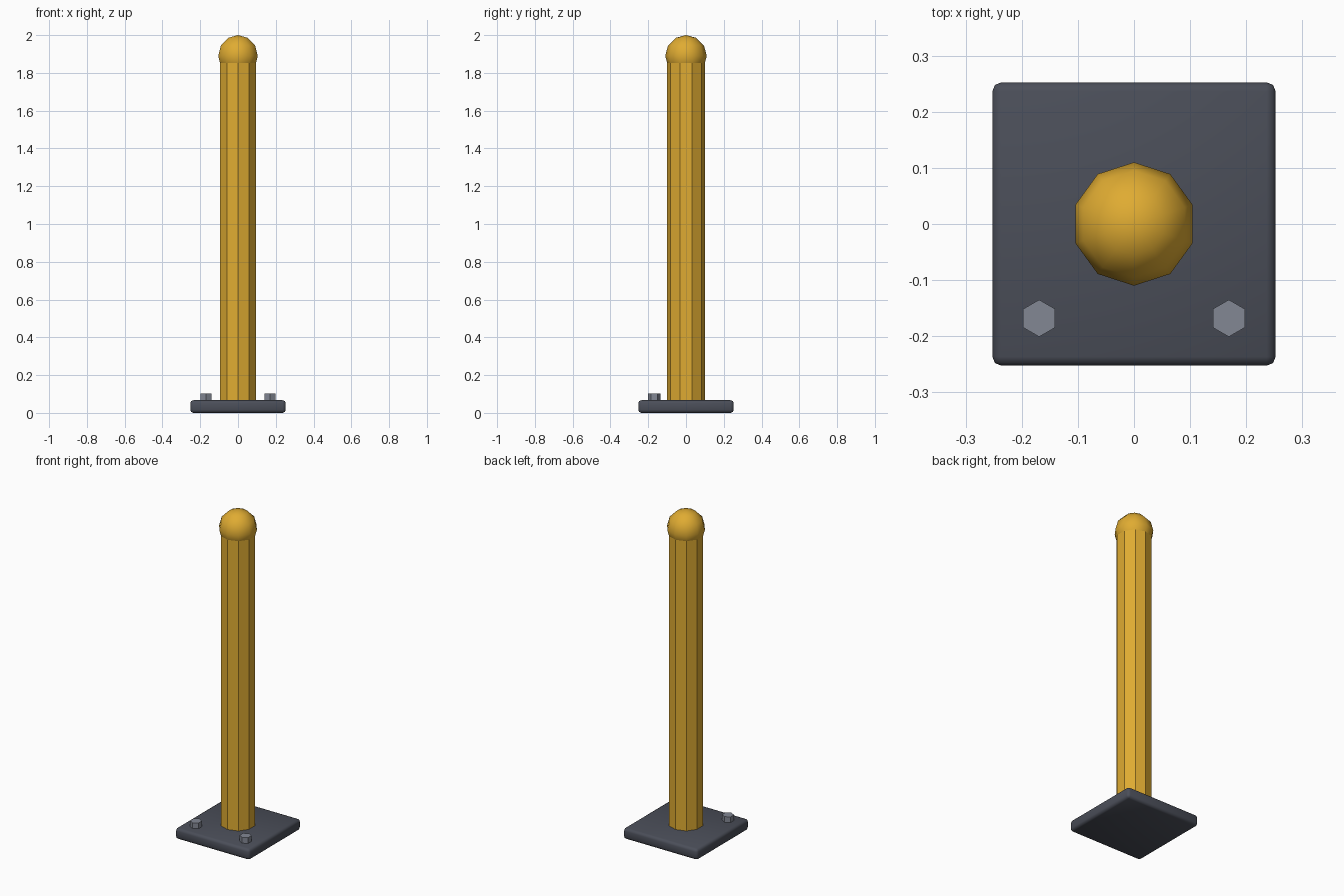
import bpy
import math

# Remove the default cube if present
cube = bpy.data.objects.get("Cube")
if cube:
    bpy.data.objects.remove(cube, do_unlink=True)


def make_material(name, rgb):
    mat = bpy.data.materials.new(name)
    mat.use_nodes = True
    colour = (*rgb, 1.0)
    mat.diffuse_color = colour
    mat.node_tree.nodes["Principled BSDF"].inputs["Base Color"].default_value = colour
    return mat


yellow = make_material("safety yellow", (0.74, 0.41, 0.032))
dark_grey = make_material("dark steel", (0.07, 0.077, 0.1))
light_grey = make_material("bolt steel", (0.225, 0.245, 0.295))


def finish(name, mat):
    obj = bpy.context.object
    obj.name = name
    obj.data.materials.append(mat)
    return obj


def prism(name, mat, sides, radius, x, y, bottom, top):
    bpy.ops.mesh.primitive_cylinder_add(
        vertices=sides, radius=radius, depth=top - bottom,
        location=(x, y, (bottom + top) / 2))
    return finish(name, mat)


PLATE_TOP = 0.067

# Base plate with rounded edges
bpy.ops.mesh.primitive_cube_add(size=1, location=(0, 0, PLATE_TOP / 2))
plate = finish("base_plate", dark_grey)
plate.scale = (0.505, 0.505, PLATE_TOP)
bpy.ops.object.transform_apply(location=False, rotation=False, scale=True)
bevel = plate.modifiers.new("rounded_edges", "BEVEL")
bevel.width = 0.016
bevel.segments = 2
bpy.ops.object.modifier_apply(modifier=bevel.name)
bpy.ops.object.shade_smooth_by_angle(angle=math.radians(50))

# Faceted post
prism("post", yellow, 10, 0.1, 0, 0, PLATE_TOP - 0.01, 1.88)

# Rounded cap
bpy.ops.mesh.primitive_uv_sphere_add(
    segments=10, ring_count=6, radius=0.11, location=(0, 0, 1.89))
finish("post_cap", yellow)
bpy.ops.object.shade_smooth()

# Hex bolts along the front edge
for side, x in (("left", 0.169), ("right", -0.169)):
    prism("bolt_" + side, light_grey, 6, 0.033, x, -0.168, PLATE_TOP - 0.01, 0.102)
